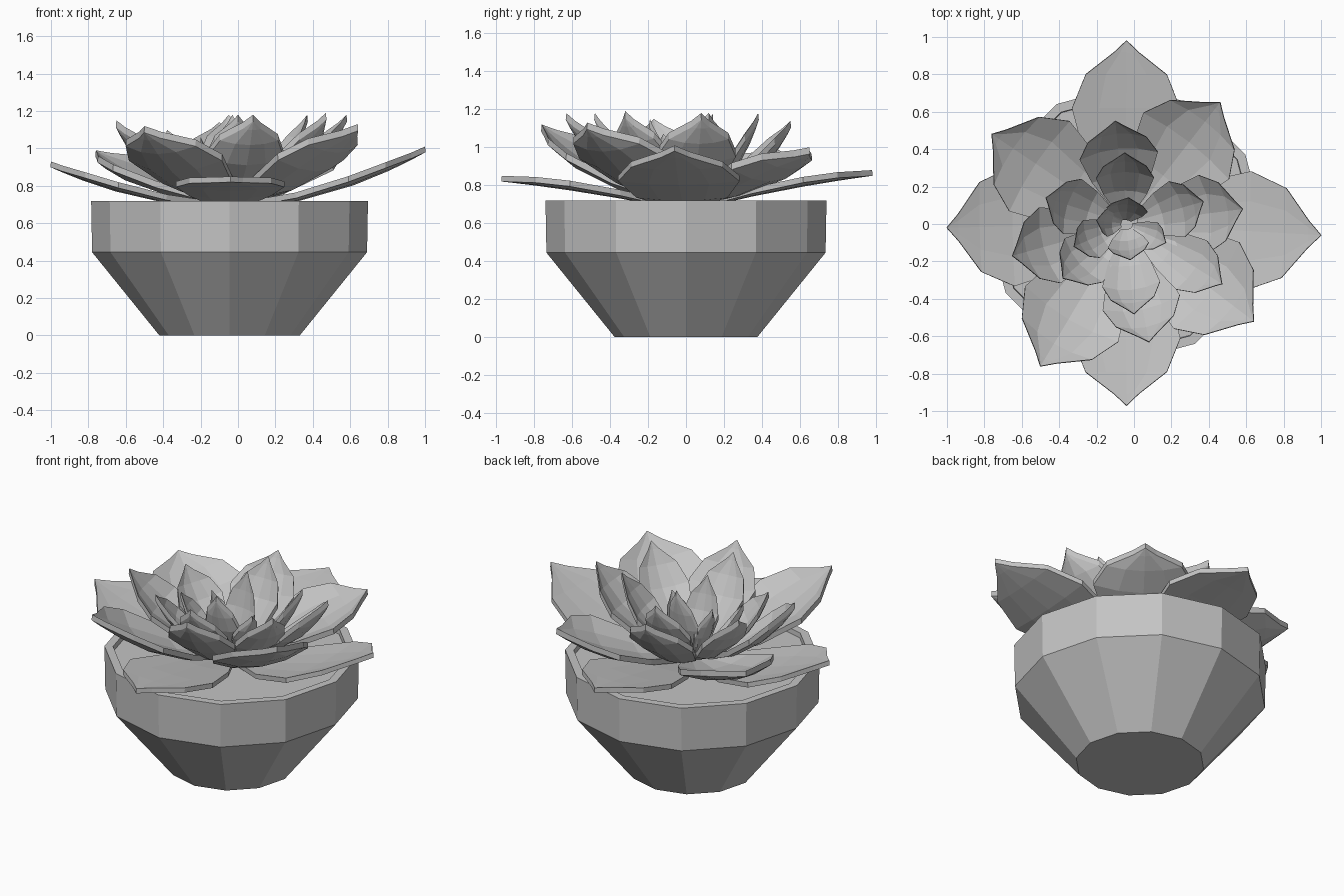
import bpy
import bmesh
import math
from mathutils import Vector

cube = bpy.data.objects.get("Cube")
if cube:
    bpy.data.objects.remove(cube, do_unlink=True)

grey = bpy.data.materials.new("plain_grey")
grey.use_nodes = True
COLOUR = (0.55, 0.55, 0.55, 1)
grey.diffuse_color = COLOUR
grey.node_tree.nodes["Principled BSDF"].inputs["Base Color"].default_value = COLOUR

CENTRE = Vector((-0.045, 0, 0))
SIDES = 12


def finish(name, bm):
    mesh = bpy.data.meshes.new(name)
    bm.to_mesh(mesh)
    bm.free()
    mesh.materials.append(grey)
    obj = bpy.data.objects.new(name, mesh)
    bpy.context.collection.objects.link(obj)


def lathe(name, profile, cap_start=False, cap_end=False):
    """Turn a (radius, height) profile into a faceted solid."""
    bm = bmesh.new()
    rings = []
    for r, z in profile:
        angles = [math.tau * i / SIDES for i in range(SIDES)]
        rings.append([bm.verts.new(CENTRE + Vector((r * math.cos(a), r * math.sin(a), z)))
                      for a in angles])
    for low, high in zip(rings, rings[1:]):
        for i in range(SIDES):
            j = (i + 1) % SIDES
            bm.faces.new((low[i], low[j], high[j], high[i]))
    if cap_start:
        bm.faces.new(rings[0][::-1])
    if cap_end:
        bm.faces.new(rings[-1])
    finish(name, bm)


# Outline along a leaf: (position along the spine, share of half width)
OUTLINE = [(0, 0.25), (0.3, 0.75), (0.6, 1), (0.8, 0.75), (0.93, 0.23)]
COLUMNS = (-1, -0.5, 0, 0.5, 1)


def leaf(name, tip, half_width, base_z, bend, cup, thick):
    """Cupped pointed leaf on a curved spine from the plant's centre to the tip."""
    tip = Vector(tip)
    out = Vector((tip.x - CENTRE.x, tip.y - CENTRE.y, 0))
    reach = out.length
    out.normalize()
    side = Vector((0, 0, 1)).cross(out)
    start = CENTRE + out * min(0.08, reach * 0.15)
    start.z = base_z
    control = start + out * (tip - start).dot(out) * bend[0]
    control.z = base_z + (tip.z - base_z) * bend[1]

    bm = bmesh.new()
    rows = []
    for t, share in OUTLINE:
        spine = start * (1 - t) ** 2 + control * 2 * t * (1 - t) + tip * t * t
        tangent = ((control - start) * (1 - t) + (tip - control) * t).normalized()
        normal = tangent.cross(side)
        rows.append([bm.verts.new(spine + side * u * share * half_width
                                  + normal * cup * share * u * u) for u in COLUMNS])
    for low, high in zip(rows, rows[1:]):
        for j in range(len(COLUMNS) - 1):
            bm.faces.new((low[j], high[j], high[j + 1], low[j + 1]))
    point = bm.verts.new(tip)
    for j in range(len(COLUMNS) - 1):
        bm.faces.new((rows[-1][j], point, rows[-1][j + 1]))

    # Underside: the same sheet dropped straight down and a little outward
    under = bmesh.ops.extrude_face_region(bm, geom=bm.faces[:], use_keep_orig=True)
    verts = [g for g in under["geom"] if isinstance(g, bmesh.types.BMVert)]
    drop = Vector((0, 0, -thick)) + out * thick * 0.1
    bmesh.ops.translate(bm, vec=drop, verts=verts)
    bmesh.ops.recalc_face_normals(bm, faces=bm.faces[:])
    finish(name, bm)


# Pot with a thin rim, and the soil inside it
lathe("pot", [(0.375, 0), (0.735, 0.445), (0.74, 0.72), (0.69, 0.72), (0.685, 0.66)],
      cap_start=True)
lathe("soil", [(0.687, 0.69)], cap_end=True)

# Leaf layers: name, half width, base height, spine bend, cup, thickness, tips
LAYERS = [
    ("side_leaf", 0.32, 0.71, (0.5, 0.1), 0.02, 0.03,
     [(1, -0.06, 1.01), (-1, -0.02, 0.93)]),
    ("flat_leaf", 0.29, 0.71, (0.5, 0.65), 0.02, 0.03,
     [(-0.04, 0.98, 0.88), (-0.04, -0.97, 0.85)]),
    ("diagonal_leaf", 0.29, 0.73, (0.58, 0.2), 0.07, 0.035,
     [(0.64, -0.52, 1.13), (-0.5, -0.76, 1.12),
      (0.46, 0.65, 1.0), (-0.76, 0.48, 0.99)]),
    ("middle_leaf", 0.21, 0.74, (0.68, 0.22), 0.055, 0.035,
     [(0.08, -0.63, 1.18), (-0.1, 0.55, 1.14),
      (0.58, 0.08, 1.18), (-0.65, -0.17, 1.15)]),
    ("upper_leaf", 0.155, 0.75, (0.68, 0.22), 0.04, 0.035,
     [(0, -0.48, 1.18), (-0.05, 0.38, 1.18), (0.37, 0.12, 1.18),
      (0.47, -0.32, 1.19), (-0.47, 0.14, 1.11), (-0.38, -0.29, 1.1)]),
    ("inner_leaf", 0.11, 0.76, (0.7, 0.22), 0.03, 0.035,
     [(-0.02, -0.19, 1.15), (-0.03, 0.14, 1.18), (-0.32, -0.12, 1.07)]),
    ("small_leaf", 0.08, 0.76, (0.7, 0.22), 0.03, 0.03,
     [(0.17, -0.1, 1.04), (-0.2, 0.02, 1.06)]),
]
for name, width, base_z, bend, cup, thick, tips in LAYERS:
    for number, tip in enumerate(tips, 1):
        leaf(f"{name}_{number}", tip, width, base_z, bend, cup, thick)
